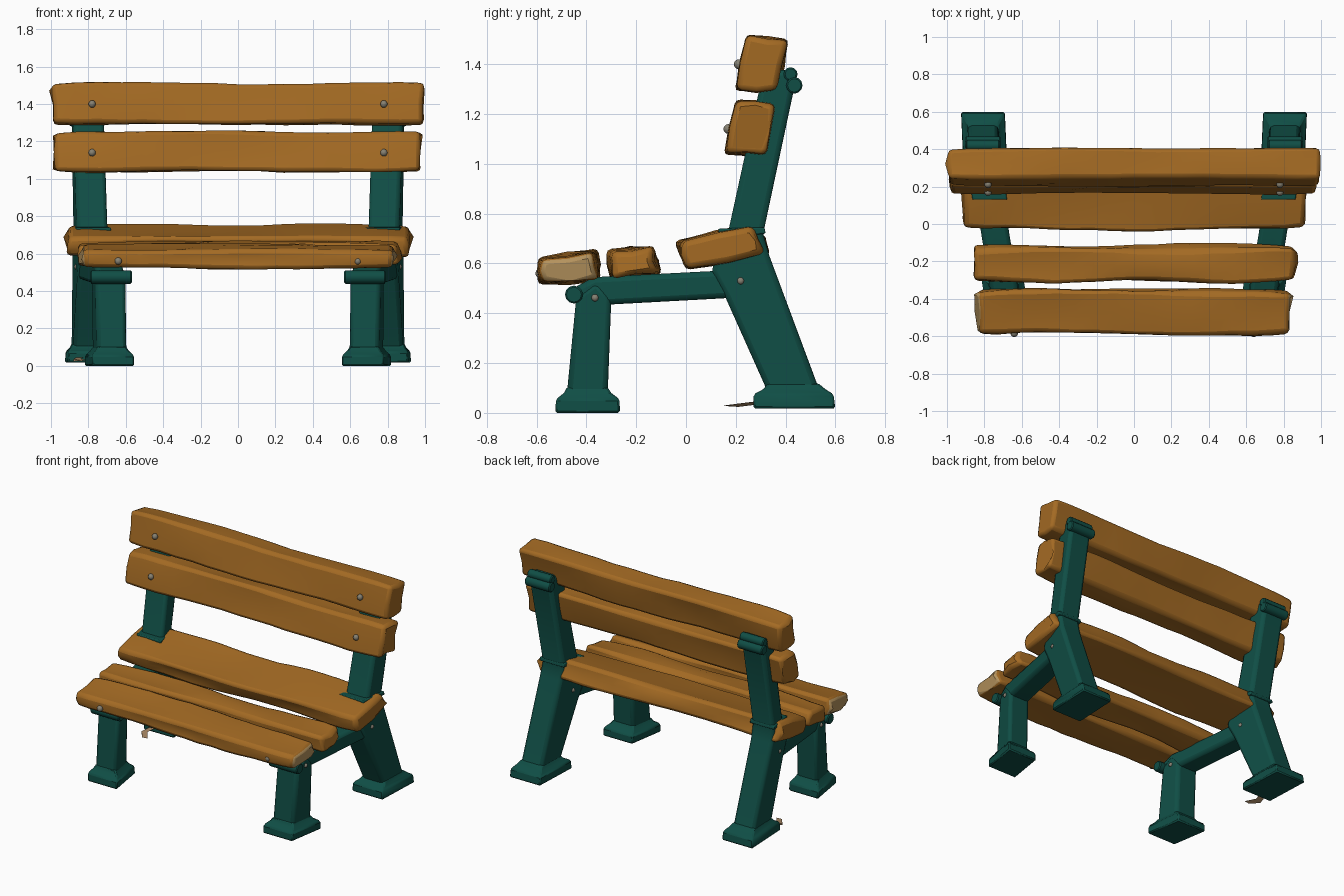
import bpy, bmesh, math, random
from mathutils import Vector

if "Cube" in bpy.data.objects:
    bpy.data.objects.remove(bpy.data.objects["Cube"])

random.seed(4)


def material(name, rgb):
    m = bpy.data.materials.new(name)
    m.diffuse_color = (*rgb, 1)
    m.use_nodes = True
    m.node_tree.nodes["Principled BSDF"].inputs["Base Color"].default_value = m.diffuse_color
    return m


WOOD = material("brown wood", (0.37, 0.145, 0.017))
WORN = material("pale worn wood", (0.46, 0.29, 0.11))
IRON = material("dark green iron", (0.005, 0.076, 0.06))
BOLT = material("grey bolt", (0.24, 0.22, 0.17))
LEAF = material("dry leaf", (0.40, 0.25, 0.13))


def loft(name, rings, mats, bevel=0.0, segments=2):
    """Skin a row of equal rings and close both ends."""
    bm = bmesh.new()
    rows = [[bm.verts.new(p) for p in ring] for ring in rings]
    n = len(rings[0])
    for a, b in zip(rows, rows[1:]):
        for i in range(n):
            j = (i + 1) % n
            bm.faces.new((a[i], a[j], b[j], b[i]))
    ends = [bm.faces.new(rows[0]), bm.faces.new(rows[-1])]
    for f in ends:
        f.material_index = len(mats) - 1
    bmesh.ops.recalc_face_normals(bm, faces=bm.faces)
    mesh = bpy.data.meshes.new(name)
    bm.to_mesh(mesh)
    bm.free()
    for m in mats:
        mesh.materials.append(m)
    ob = bpy.data.objects.new(name, mesh)
    bpy.context.collection.objects.link(ob)
    if bevel:
        mod = ob.modifiers.new("soft edges", 'BEVEL')
        mod.width, mod.segments = bevel, segments
        mod.limit_method, mod.angle_limit = 'ANGLE', math.radians(38)
    bpy.ops.object.select_all(action='DESELECT')
    ob.select_set(True)
    bpy.context.view_layer.objects.active = ob
    bpy.ops.object.shade_smooth_by_angle(angle=math.radians(40))
    return ob


def slat(name, corners, half, mats, amp=0.011):
    """Hand-hewn board: a (y, z) section swept along x with a slow wobble."""
    section = []
    for a, b in zip(corners, corners[1:] + corners[:1]):
        section += [Vector(a), (Vector(a) + Vector(b)) / 2]
    centre = sum(section, Vector((0, 0))) / len(section)
    waves = [(random.uniform(3, 7), random.uniform(0, 6.28)) for _ in section]
    rings, count = [], 17
    for k in range(count):
        x = half * (2 * k / (count - 1) - 1)
        end = k in (0, count - 1)
        ring = []
        for p, (freq, ph) in zip(section, waves):
            q = centre + (p - centre) * (0.95 if end else 1.0)
            out = (p - centre).normalized()
            q = q + out * (amp * math.sin(freq * x + ph) + random.uniform(-.003, .003))
            jitter = random.uniform(-0.012, 0.004) if end else 0
            ring.append((x + math.copysign(jitter, x) * (-1 if jitter < 0 else 1), q.x, q.y))
        rings.append(ring)
    return loft(name, rings, mats, 0.022)


# Seat and backrest boards
slat("front_seat_slat", [(-.59, .62), (-.36, .655), (-.345, .535), (-.585, .52)], .835, [WOOD, WORN])
slat("middle_seat_slat", [(-.31, .652), (-.135, .665), (-.105, .56), (-.30, .535)], .86, [WOOD])
slat("rear_seat_slat", [(-.035, .69), (.285, .76), (.33, .64), (.005, .58)], .915, [WOOD])
slat("lower_back_slat", [(.20, 1.255), (.36, 1.24), (.32, 1.04), (.158, 1.04)], .98, [WOOD], .007)
slat("upper_back_slat", [(.245, 1.515), (.41, 1.495), (.37, 1.29), (.198, 1.295)], .995, [WOOD], .007)


def cx(y):
    """Each side frame splays outward towards the back."""
    return 0.75 + 0.16 * min(y, 0.36)


def plate(name, side, outline, width, bevel=0.022):
    loft(name, [[(side * (cx(y) + d), y, z) for y, z in outline]
                for d in (-width / 2, width / 2)], [IRON], bevel)


def foot(name, side, levels):
    """Stepped plinth from (z, y0, y1, width) levels."""
    rings = []
    for z, y0, y1, w in levels:
        rings.append([(side * (cx(y) + sx * w / 2), y, z)
                      for y, sx in ((y0, -1), (y1, -1), (y1, 1), (y0, 1))])
    loft(name, rings, [IRON], 0.008, 1)


def scroll(name, side, y, z, r, width, sides=12):
    ring = [(y + r * math.cos(t), z + r * math.sin(t))
            for t in (2 * math.pi * i / sides for i in range(sides))]
    loft(name, [[(side * (cx(y) + d), a, b) for a, b in ring]
                for d in (-width / 2, width / 2)], [IRON], 0.006, 1)


def bolt(name, loc, r=0.02):
    bpy.ops.mesh.primitive_uv_sphere_add(segments=10, ring_count=6, radius=r, location=loc)
    ob = bpy.context.object
    ob.name = name
    ob.data.materials.append(BOLT)
    bpy.ops.object.shade_smooth()


for side, tag in ((-1, "left"), (1, "right")):
    # Iron side frame
    plate(f"{tag}_rear_post", side,
          [(.33, .08), (.54, .08), (.335, .63), (.31, .72), (.44, 1.33), (.41, 1.38),
           (.31, 1.37), (.17, .73), (.10, .57), (.16, .46)], .165)
    plate(f"{tag}_seat_rail", side,
          [(-.455, .50), (-.37, .545), (.12, .57), (.24, .58), (.24, .47), (.15, .46),
           (-.31, .435), (-.44, .44)], .15)
    plate(f"{tag}_front_leg", side,
          [(-.48, .06), (-.315, .06), (-.30, .46), (-.36, .53), (-.44, .47)], .16)
    # Feet
    foot(f"{tag}_front_foot", side,
         [(0, -.525, -.265, .225), (.055, -.522, -.267, .225),
          (.08, -.49, -.30, .18), (.105, -.478, -.317, .15)])
    foot(f"{tag}_rear_foot", side,
         [(.017, .27, .60, .235), (.075, .272, .592, .23),
          (.095, .31, .56, .19), (.12, .33, .53, .16)])
    # Scrolled ends and the collar above the seat
    scroll(f"{tag}_front_scroll", side, -.45, .475, .036, .22)
    scroll(f"{tag}_top_scroll", side, .435, 1.315, .033, .19)
    scroll(f"{tag}_top_scroll_upper", side, .42, 1.36, .028, .18)
    plate(f"{tag}_post_collar", side,
          [(.13, .70), (.32, .72), (.315, .745), (.13, .74)], .185, .006)
    # Bolts
    for label, x, y, z in (("upper_back", .78, .212, 1.40), ("lower_back", .78, .17, 1.14),
                           ("front_slat", .64, -.585, .56)):
        bolt(f"{tag}_{label}_bolt", (side * x, y, z))
    for label, y, z in (("leg", -.365, .462), ("post", .22, .53)):
        for d in (-.077, .077):
            bolt(f"{tag}_{label}_bolt", (side * (cx(y) + d), y, z), .015)

# Dry leaf caught by the left rear foot
loft("leaf", [[(-.84 + sx * w, y, z + sx * .006), (-.84 + sx * w, y, z + .006)]
              [0:2] + [(-.80 + sx * w, y + .005, z + .008)]
              for y, z, w, sx in ((.15, .022, .005, 1), (.21, .03, .04, -1), (.29, .04, .02, -1))],
     [LEAF])
